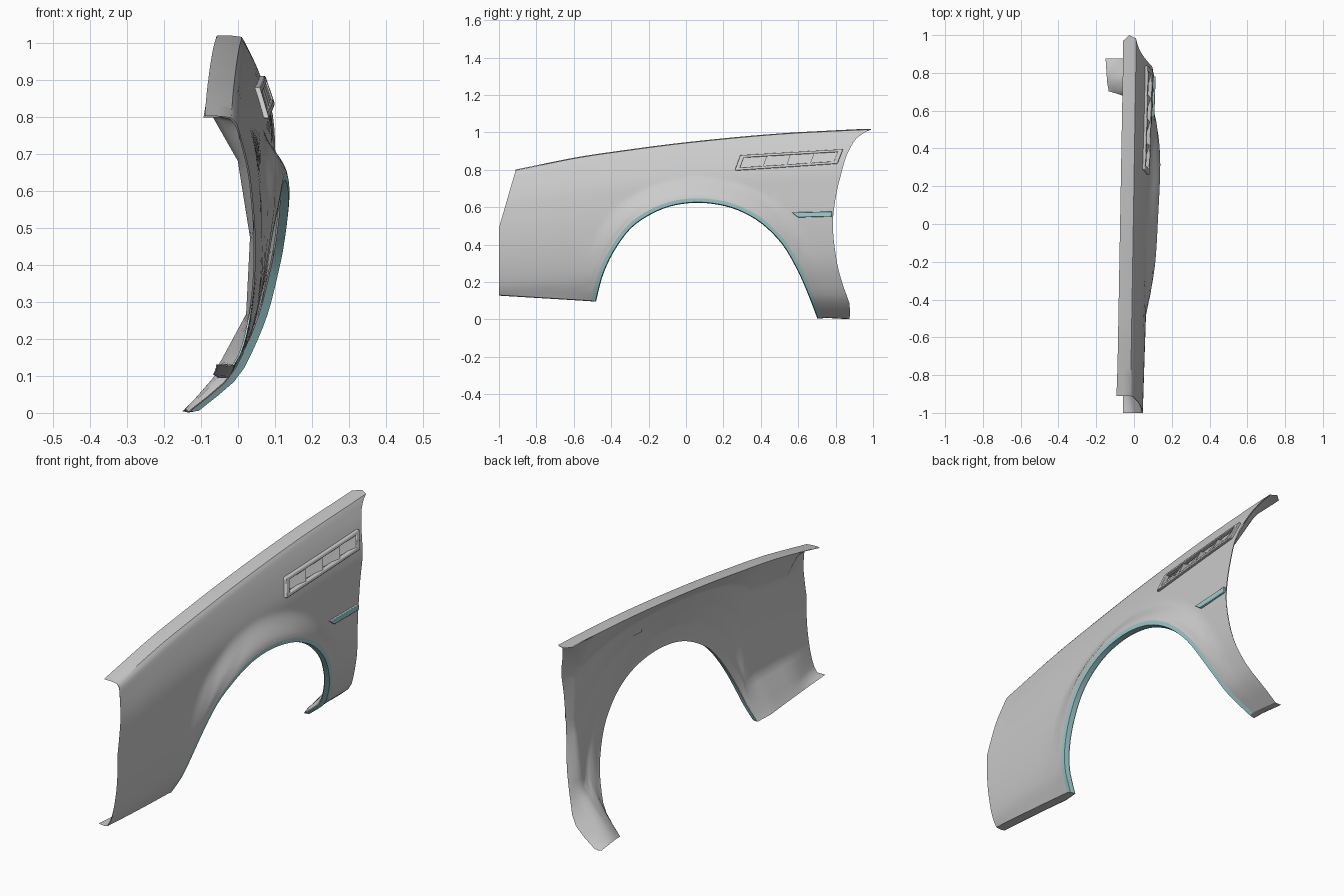
import bpy, bmesh, math
from mathutils import Vector

if "Cube" in bpy.data.objects:
    bpy.data.objects.remove(bpy.data.objects["Cube"])


def curve(pts, v, smooth=True):
    """Interpolated value on a list of (position, value) points."""
    if v <= pts[0][0]:
        return pts[0][1]
    if v >= pts[-1][0]:
        return pts[-1][1]
    k = max(i for i in range(len(pts) - 1) if pts[i][0] <= v)
    (a, fa), (b, fb) = pts[k], pts[k + 1]
    t = (v - a) / (b - a)
    if not smooth:
        return fa + (fb - fa) * t
    p, n = pts[max(k - 1, 0)], pts[min(k + 2, len(pts) - 1)]
    ma = (fb - p[1]) / (b - p[0]) * (b - a)
    mb = (n[1] - fa) / (n[0] - a) * (b - a)
    return ((2*t**3 - 3*t**2 + 1) * fa + (t**3 - 2*t**2 + t) * ma
            + (3*t**2 - 2*t**3) * fb + (t**3 - t**2) * mb)


def lerp(a, b, t):
    return a + (b - a) * t


# Side outline
TOP = [(-.91, .797), (-.6, .860), (-.4, .891), (0, .943), (.5, .990), (1, 1.016)]
FRONT = [(.13, -1), (.49, -1), (.80, -.91)]
REAR = [(.005, .875), (.08, .875), (.18, .84), (.3, .808), (.5, .785), (.65, .80),
        (.78, .83), (.88, .86), (.96, .905), (1.0, .95), (1.016, .985)]
ARCH = [(-.505, .10), (-.465, .25), (-.40, .385), (-.31, .505), (-.2, .582), (-.08, .63),
        (.05, .647), (.18, .636), (.30, .60), (.42, .53), (.53, .42), (.61, .287),
        (.67, .155), (.725, .012)]
# Cross-sections: relative height -> x, at the front and the rear
SEC_F = [(0, -.13), (.12, -.03), (.17, -.008), (.21, .01), (.31, .03), (.45, .044),
         (.6, .046), (.7, .04), (.82, .028), (.94, .004), (.98, -.006), (1, -.02)]
SEC_R = [(0, -.12), (.03, -.08), (.1, 0), (.2, .05), (.3, .083), (.42, .10), (.55, .107),
         (.7, .102), (.8, .094), (.91, .057), (.985, .02), (1, .010)]
FLARE = [(-.5, 0), (-.4, .015), (-.2, .042), (0, .051), (.3, .051), (.5, .032),
         (.6, .014), (.72, 0)]

NA = 48
arch = []
for k in range(NA + 1):
    s = k / NA * (len(ARCH) - 1)
    arch.append(tuple(curve([(i, p[m]) for i, p in enumerate(ARCH)], s) for m in (0, 1)))


def surf_x(y, z):
    """Outer skin x at a side-view position, with the wheel arch flare."""
    q = z / curve(TOP, y)
    x = lerp(curve(SEC_F, q), curve(SEC_R, q), min(1, max(0, (y + 1) / 1.85)))
    d, ya = min((math.hypot(y - a, z - b), a) for a, b in arch)
    f = max(0, 1 - d / .12)
    return x + curve(FLARE, ya) * f * f * (3 - 2 * f)


def make(name, verts, faces, mat=None, angle=30):
    me = bpy.data.meshes.new(name)
    me.from_pydata([tuple(v) for v in verts], [], faces)
    ob = bpy.data.objects.new(name, me)
    bpy.context.collection.objects.link(ob)
    if mat:
        me.materials.append(mat)
    bpy.ops.object.select_all(action='DESELECT')
    ob.select_set(True)
    bpy.context.view_layer.objects.active = ob
    bpy.ops.object.shade_smooth_by_angle(angle=math.radians(angle))
    return ob


def grid(name, cols, mat=None, angle=35):
    """Surface through columns of points; the columns follow each other along y."""
    n = len(cols[0])
    faces = [(i*n + j, (i+1)*n + j, (i+1)*n + j + 1, i*n + j + 1)
             for i in range(len(cols) - 1) for j in range(n - 1)]
    return make(name, [p for c in cols for p in c], faces, mat, angle)


teal = bpy.data.materials.new("trim_teal")
teal.diffuse_color = (.35, .62, .64, 1)
teal.use_nodes = True
teal.node_tree.nodes["Principled BSDF"].inputs["Base Color"].default_value = teal.diffuse_color

# Columns: (lower z, upper y, y as a function of z)
columns = []
for k in range(8):
    t = k / 8
    columns.append((lerp(.13, .10, t), lerp(-.91, -.505, t),
                    lambda z, t=t: lerp(curve(FRONT, z, False), -.505, t)))
for y, z in arch:
    columns.append((z, y, lambda z, y=y: y))
for k in range(1, 7):
    t = k / 6
    columns.append((lerp(.012, .004, t), lerp(.725, .985, t),
                    lambda z, t=t: lerp(.725, curve(REAR, z), t)))

ROWS = [i / 24 for i in range(23)] + [.935, .955, .97, .98, .99, 1]
# Rows kept by the coarse inner skin, with their distance from the outer skin
KEYS = [(0, 0), (6, .016), (13, .02), (20, .035), (len(ROWS) + 2, 0)]
skin, lips, inner = [], [], []
for i, (zb, yt, fy) in enumerate(columns):
    zt = curve(TOP, yt)
    col = []
    for v in ROWS:
        z = lerp(zb, zt, v)
        y = fy(z)
        col.append(Vector((surf_x(y, z), y, z)))
    # Top strip turning inwards
    e, p = col[-1], col[0]
    xi = lerp(-.09, -.056, (yt + .91) / 1.9)
    tip = max(0, (i - 8 - NA) / 6) * .015
    col.append(Vector((lerp(e.x, xi, .5), e.y + tip, zt + .004)))
    col.append(Vector((xi, e.y - tip, zt + .004)))
    # Edge return: around the arch or along the bottom
    if 8 <= i <= 8 + NA:
        k = i - 8
        a, b = arch[max(k - 1, 0)], arch[min(k + 1, NA)]
        n = Vector((0, b[1] - a[1], a[0] - b[0])).normalized()
        mid, low = p + n * .02 + Vector((-.002, 0, 0)), p + n * .024 + Vector((-.026, 0, 0))
    else:
        mid = p + Vector((-.02, 0, -.003))
        low = p + Vector((-.045 if i < 8 else -.033, 0, 0))
    mid.z, low.z = max(mid.z, 0), max(low.z, 0)
    lips.append([low, mid, p])
    skin.append(col)
    # Coarse inner skin, closing onto the outer skin at both ends
    full = [low] + col
    w = min(1, i / 3, (len(columns) - 1 - i) / 4)
    key = [full[r] - Vector((d, 0, 0)) for r, d in KEYS]
    back = []
    for r, q in enumerate(full):
        m = max(j for j in range(len(KEYS) - 1) if KEYS[j][0] <= r)
        flat = key[m].lerp(key[m + 1], (r - KEYS[m][0]) / (KEYS[m + 1][0] - KEYS[m][0]))
        near = q - Vector((.003, 0, .003 if r > 25 else 0))
        flat.x = min(flat.x, q.x - .003) if r < 26 else flat.x
        back.append(near.lerp(flat, w))
    inner.append(back[::-1])

fender = grid("fender_skin", skin, angle=40)
grid("fender_inner_skin", inner, angle=60)
grid("arch_lip", lips[8:9 + NA], teal)
grid("front_bottom_flange", lips[:9])
grid("rear_bottom_flange", lips[8 + NA:])


def plate(name, quad, h, mat=None, bevel=.003, seg=6, base=-.006):
    """Raised plate that follows the skin; quad is four (y, z) corners, h the
    height at its front and rear ends."""
    verts, faces = [], []
    for k in range(seg + 1):
        t = k / seg
        for (a, b), up in (((0, 1), 0), ((0, 1), 1), ((3, 2), 1), ((3, 2), 0)):
            y, z = (lerp(quad[a][m], quad[b][m], t) for m in (0, 1))
            verts.append((surf_x(y, z) + (lerp(h[0], h[1], t) if up else base), y, z))
    for k in range(seg):
        for m in range(4):
            a, b = k * 4 + m, k * 4 + (m + 1) % 4
            faces.append((a, a + 4, b + 4, b))
    faces += [(0, 1, 2, 3), tuple(seg * 4 + m for m in (3, 2, 1, 0))]
    ob = make(name, verts, faces, mat)
    if bevel:
        m = ob.modifiers.new("bevel", 'BEVEL')
        m.width, m.segments, m.limit_method = bevel, 2, 'ANGLE'


# Side vent: frame and ramped louvres set into an opening
def vent(s, t):
    return (lerp(lerp(.26, .81, s), lerp(.29, .84, s), t),
            lerp(lerp(.795, .832, s), lerp(.878, .91, s), t))


def vent_plate(name, s0, s1, t0, t1, h, **kw):
    plate(name, [vent(s0, t0), vent(s1, t0), vent(s1, t1), vent(s0, t1)], h, **kw)


# Cut the vent opening out of the outer skin
hole = [Vector((0, *vent(s, t))) for s, t in ((.03, .1), (.97, .1), (.97, .9), (.03, .9))]
sides = [(a, (b - a).cross(Vector((1, 0, 0)))) for a, b in zip(hole, hole[1:] + hole[:1])]
bm = bmesh.new()
bm.from_mesh(fender.data)
for a, n in sides:
    near = [f for f in bm.faces if .2 < f.calc_center_median().y < .9
            and .75 < f.calc_center_median().z < .95]
    geom = near + list({e for f in near for e in f.edges}) + list({v for f in near for v in f.verts})
    bmesh.ops.bisect_plane(bm, geom=geom, plane_co=a, plane_no=n)
mid = sum(hole, Vector()) / 4
gone = [f for f in bm.faces if all(
    (f.calc_center_median() - a).dot(n) * (mid - a).dot(n) > 0 for a, n in sides)]
bmesh.ops.delete(bm, geom=gone, context='FACES')
bm.to_mesh(fender.data)
bm.free()

H = (.014, .014)
vent_plate("vent_frame_bottom", 0, 1, 0, .19, H)
vent_plate("vent_frame_top", 0, 1, .82, 1, H)
vent_plate("vent_frame_front", 0, .045, .1, .9, H, seg=1)
vent_plate("vent_frame_rear", .955, 1, .1, .9, H, seg=1)
for k in range(4):
    s0, s1 = .04 + .23 * k, .04 + .23 * (k + 1)
    vent_plate("vent_louvre_%d" % (k + 1), s0, s1, .12, .88, (-.026, .01),
               bevel=0, seg=3, base=-.029)

# Side marker
plate("side_marker", [(.60, .545), (.78, .55), (.78, .577), (.565, .572)], (.01, .01), teal)
